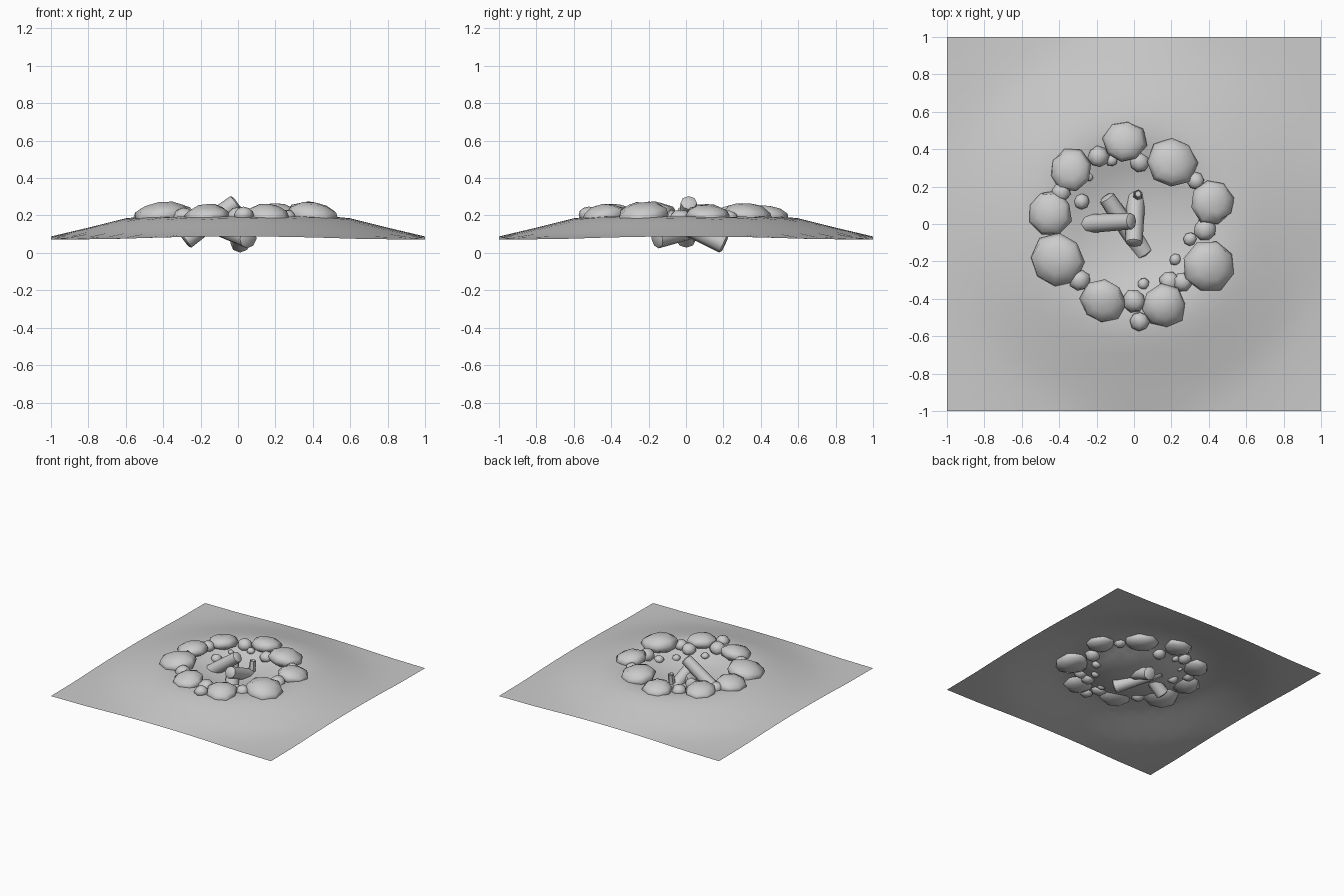
import bpy, bmesh, math, random
from mathutils import Vector, Matrix

cube = bpy.data.objects.get("Cube")
if cube:
    bpy.data.objects.remove(cube, do_unlink=True)
random.seed(4)

gray = bpy.data.materials.new("stone_gray")
gray.use_nodes = True
gray.diffuse_color = (0.6, 0.6, 0.6, 1)
gray.node_tree.nodes["Principled BSDF"].inputs["Base Color"].default_value = (0.6, 0.6, 0.6, 1)


def finish(name, bm, sharp_angle=None):
    """Turn a bmesh into a smooth-shaded object."""
    mesh = bpy.data.meshes.new(name)
    bmesh.ops.recalc_face_normals(bm, faces=bm.faces[:])
    bm.to_mesh(mesh)
    bm.free()
    mesh.materials.append(gray)
    obj = bpy.data.objects.new(name, mesh)
    bpy.context.scene.collection.objects.link(obj)
    for face in mesh.polygons:
        face.use_smooth = True
    if sharp_angle:
        bpy.ops.object.select_all(action="DESELECT")
        obj.select_set(True)
        bpy.context.view_layer.objects.active = obj
        bpy.ops.object.shade_smooth_by_angle(angle=math.radians(sharp_angle))
    return obj


# Mound height by distance from the centre, with a shallow pit in the middle
PROFILE = [(0, 0.1), (0.15, 0.105), (0.3, 0.135), (0.42, 0.185), (0.5, 0.195),
           (0.6, 0.185), (0.8, 0.135), (1, 0.088), (1.2, 0.074), (1.5, 0.07)]


def ground_height(x, y):
    r = math.hypot(x, y)
    for (r0, z0), (r1, z1) in zip(PROFILE, PROFILE[1:]):
        if r <= r1:
            return z0 + (z1 - z0) * (r - r0) / (r1 - r0)
    return PROFILE[-1][1]


# Ground sheet
bm = bmesh.new()
bmesh.ops.create_grid(bm, x_segments=20, y_segments=20, size=1)
for v in bm.verts:
    v.co.z = ground_height(v.co.x, v.co.y)
ground = finish("ground", bm)
for face in ground.data.polygons:
    if face.normal.z < 0:
        ground.data.flip_normals()
        break


def rock(name, x, y, radius, z, half_height, tilt):
    """Squashed eight-sided boulder that leans away from the centre."""
    bm = bmesh.new()
    bmesh.ops.create_uvsphere(bm, u_segments=8, v_segments=6, radius=1)
    for v in bm.verts:
        wide = 1.04 + random.uniform(-0.06, 0.08)
        v.co.x *= wide
        v.co.y *= wide
        v.co.z *= 1 + random.uniform(-0.08, 0.08)
    outward = math.atan2(y, x)
    bm.transform(Matrix.Translation((x, y, z))
                 @ Matrix.Rotation(outward, 4, "Z")
                 @ Matrix.Rotation(tilt, 4, "Y")
                 @ Matrix.Rotation(random.uniform(0, math.pi), 4, "Z")
                 @ Matrix.Diagonal((radius, radius, half_height, 1)))
    finish(name, bm)


# Ring of boulders: x, y, radius
BOULDERS = [(-.05, .44, .11), (.2, .33, .13), (-.34, .29, .11),
            (-.45, .06, .115), (-.41, -.19, .14), (-.165, -.41, .115),
            (.16, -.44, .115), (.4, -.225, .14), (.42, .115, .115)]
for i, (x, y, radius) in enumerate(BOULDERS, 1):
    rock(f"boulder_{i}", x, y, radius, 0.2, 0.5 * radius, 0.17)

# Small stones between the boulders and in the pit: x, y, radius
PEBBLES = [(0, -.41, .06), (.03, -.52, .05), (-.29, -.3, .055),
           (-.19, .36, .055), (.03, .33, .05), (-.39, .17, .05),
           (.33, .23, .045), (.38, -.03, .06), (.3, -.08, .035),
           (.19, -.31, .055), (.26, -.31, .05), (-.12, .34, .03),
           (-.28, .12, .04), (.22, -.19, .03), (.05, -.32, .03),
           (-.24, .25, .02)]
for i, (x, y, radius) in enumerate(PEBBLES, 1):
    z = ground_height(x, y) + 0.2 * radius
    rock(f"small_stone_{i}", x, y, radius, z, 0.85 * radius, 0)


def log(name, low, high, r_low, r_high, sides=8, hollow=False):
    """Tapered round log between two points, with chamfered ends."""
    low, high = Vector(low), Vector(high)
    axis = high - low
    bm = bmesh.new()
    bmesh.ops.create_cone(bm, cap_ends=True, segments=sides, radius1=r_low,
                          radius2=r_high, depth=axis.length)
    caps = [f for f in bm.faces if len(f.verts) == sides]
    for cap in caps:
        inward = -0.5 * r_high if hollow else 0.2 * r_high
        bmesh.ops.inset_region(bm, faces=[cap], thickness=0.3 * r_high, depth=inward)
    bm.transform(Matrix.Translation((low + high) / 2)
                 @ axis.to_track_quat("Z", "Y").to_matrix().to_4x4())
    finish(name, bm, 50)


# Three logs leaning together over the pit, and a branch stub on one
log("top_log", (-.28, 0, .07), (-.015, .015, .268), .052, .044)
log("middle_log", (.012, .2, .049), (0, -.1, .19), .052, .046)
log("bottom_log", (.055, -.155, .077), (-.145, .14, .15), .054, .044)
log("branch_stub", (.02, .15, .09), (.022, .163, .195), .03, .022, 6, True)
